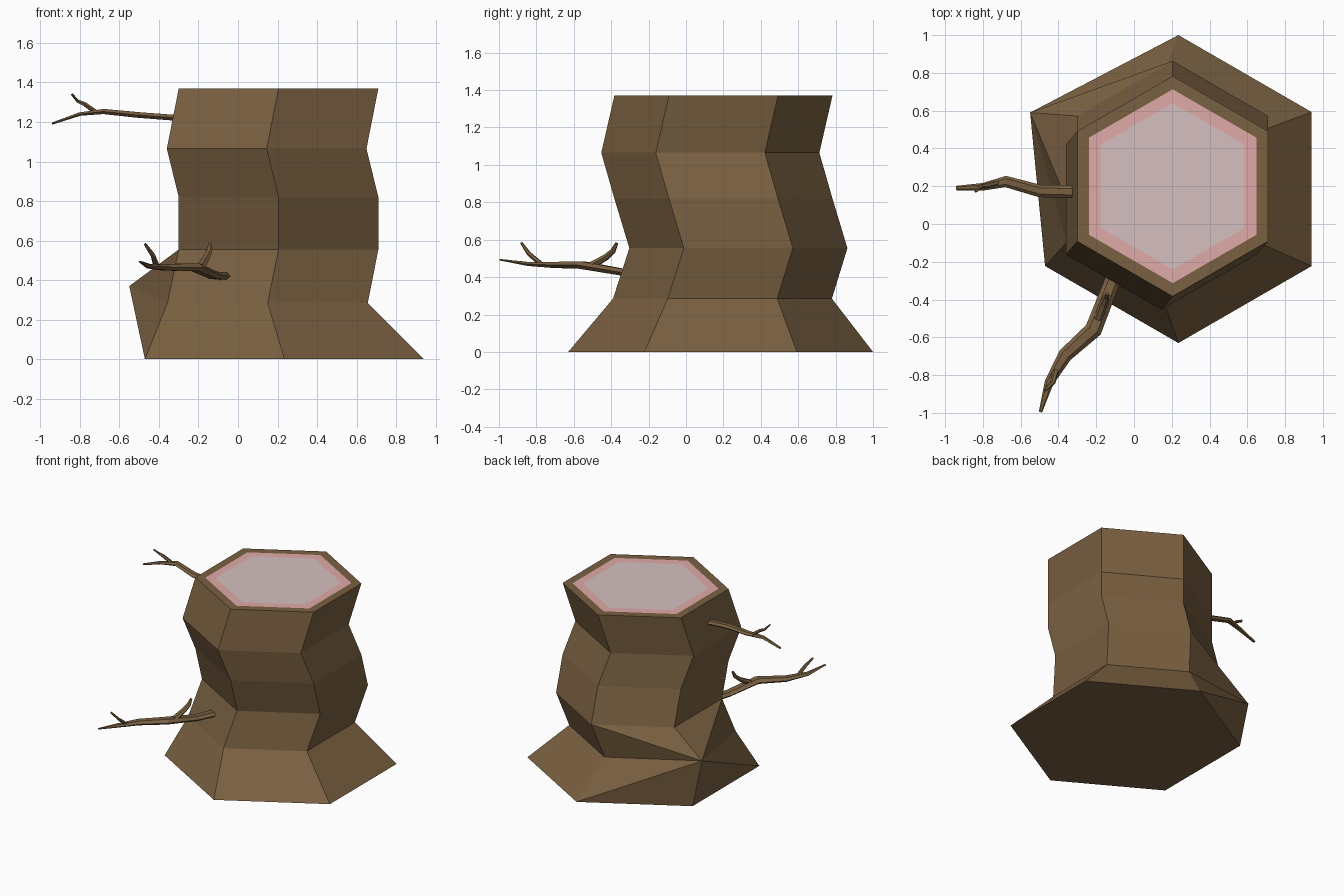
import bpy
import bmesh
from math import cos, sin, pi
from mathutils import Vector

cube = bpy.data.objects.get("Cube")
if cube:
    bpy.data.objects.remove(cube, do_unlink=True)


def material(name, color):
    mat = bpy.data.materials.new(name)
    mat.use_nodes = True
    rgba = (*color, 1)
    mat.diffuse_color = rgba
    mat.node_tree.nodes["Principled BSDF"].inputs["Base Color"].default_value = rgba
    return mat


BARK = material("brown bark", (0.195, 0.119, 0.054))
SAPWOOD = material("pink sapwood", (0.745, 0.402, 0.392))
HEARTWOOD = material("pale heartwood", (0.672, 0.527, 0.527))


def finish(bm, name, *mats):
    bmesh.ops.recalc_face_normals(bm, faces=bm.faces)
    mesh = bpy.data.meshes.new(name)
    bm.to_mesh(mesh)
    bm.free()
    for mat in mats:
        mesh.materials.append(mat)
    obj = bpy.data.objects.new(name, mesh)
    bpy.context.collection.objects.link(obj)
    return obj


def build_trunk():
    # Hexagonal rings: centre x, centre y, height, radius; the last two lie on the cut
    rings = [(0.235, 0.185, 0, 0.815), (0.15, 0.195, 0.285, 0.585),
             (0.205, 0.28, 0.555, 0.583), (0.205, 0.2, 0.82, 0.583),
             (0.145, 0.13, 1.065, 0.583), (0.205, 0.2, 1.37, 0.583),
             (0.205, 0.2, 1.37, 0.513), (0.205, 0.2, 1.37, 0.44)]
    bm = bmesh.new()
    loops = []
    for x, y, z, r in rings:
        angles = [pi / 6 + k * pi / 3 for k in range(6)]
        loops.append([bm.verts.new((x + r * cos(a), y + r * sin(a), z)) for a in angles])

    # Root knob pulled out of the back right corner
    knob = loops[1][2]
    knob.co = (-0.55, 0.59, 0.37)

    bm.faces.new(loops[0])
    for level, (low, high) in enumerate(zip(loops, loops[1:])):
        for k in range(6):
            n = (k + 1) % 6
            quad = [low[k], low[n], high[n], high[k]]
            if knob in quad:
                # Fan the bent faces out from the knob
                i = quad.index(knob)
                a, b, c, d = quad[i:] + quad[:i]
                bm.faces.new((a, b, c))
                bm.faces.new((a, c, d))
            else:
                bm.faces.new(quad).material_index = 1 if level == 6 else 0
    bm.faces.new(loops[-1]).material_index = 2
    finish(bm, "trunk", BARK, SAPWOOD, HEARTWOOD)


def build_branch(name, path, widths, flatness=0.5, sides=6):
    """Tapered low-poly tube along a path."""
    points = [Vector(p) for p in path]
    bm = bmesh.new()
    loops = []
    for i, (p, w) in enumerate(zip(points, widths)):
        along = (points[min(i + 1, len(points) - 1)] - points[max(i - 1, 0)]).normalized()
        side = along.cross(Vector((0, 0, 1))).normalized()
        up = side.cross(along)
        angles = [2 * pi * k / sides for k in range(sides)]
        loops.append([bm.verts.new(p + side * w * cos(a) + up * w * flatness * sin(a))
                      for a in angles])
    for low, high in zip(loops, loops[1:]):
        for k in range(sides):
            n = (k + 1) % sides
            bm.faces.new((low[k], low[n], high[n], high[k]))
    bm.faces.new(loops[0])
    bm.faces.new(loops[-1])
    finish(bm, name, BARK)


build_trunk()

# Upper branch on the right side, with its twig
build_branch("upper_branch",
             [(-0.3, 0.17, 1.22), (-0.5, 0.175, 1.235), (-0.68, 0.225, 1.253),
              (-0.8, 0.197, 1.24), (-0.94, 0.19, 1.192)],
             [0.034, 0.033, 0.03, 0.02, 0.012])
build_branch("upper_twig",
             [(-0.72, 0.22, 1.25), (-0.775, 0.205, 1.29),
              (-0.81, 0.2, 1.305), (-0.84, 0.17, 1.34)],
             [0.016, 0.014, 0.01, 0.006], 0.8)

# Lower branch on the front, with its two twigs
build_branch("lower_branch",
             [(-0.075, -0.2, 0.42), (-0.125, -0.33, 0.425), (-0.215, -0.56, 0.465),
              (-0.365, -0.695, 0.465), (-0.45, -0.84, 0.47), (-0.495, -0.995, 0.493)],
             [0.042, 0.042, 0.046, 0.038, 0.024, 0.009])
build_branch("lower_outer_twig",
             [(-0.41, -0.77, 0.465), (-0.43, -0.84, 0.525), (-0.47, -0.88, 0.583)],
             [0.018, 0.014, 0.008], 0.8)
build_branch("lower_inner_twig",
             [(-0.19, -0.5, 0.465), (-0.165, -0.43, 0.505),
              (-0.148, -0.39, 0.54), (-0.14, -0.37, 0.583)],
             [0.026, 0.022, 0.018, 0.01], 0.8)
